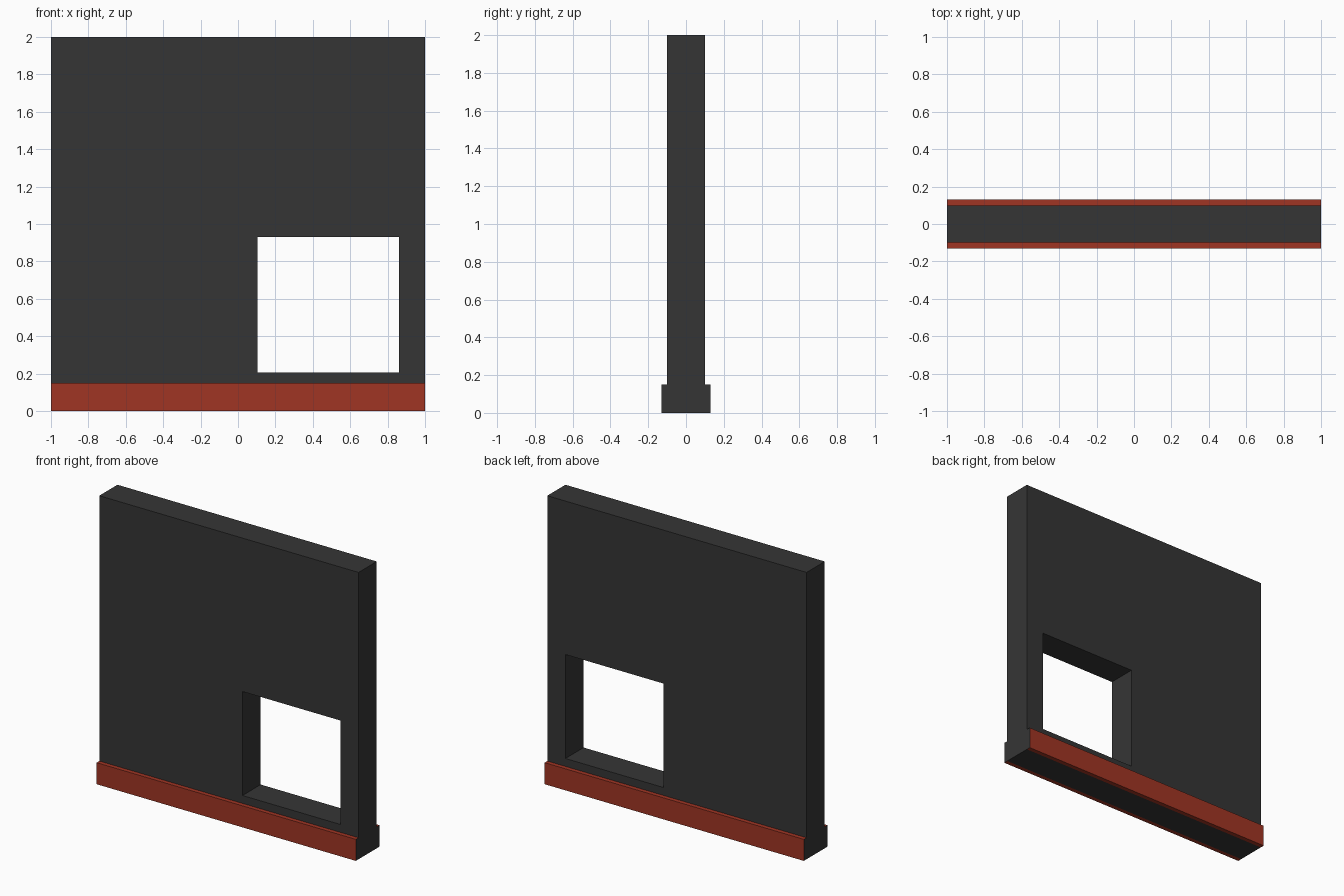
import bpy, bmesh
from mathutils import Matrix, Vector

if "Cube" in bpy.data.objects:
    bpy.data.objects.remove(bpy.data.objects["Cube"])

HALF_T, SKIRT_T, SKIRT_H = 0.10, 0.13, 0.15
X0, X1, Z0, Z1 = 0.105, 0.86, 0.205, 0.93   # opening


def material(name, rgb):
    m = bpy.data.materials.new(name)
    m.diffuse_color = (*rgb, 1)
    m.use_nodes = True
    m.node_tree.nodes["Principled BSDF"].inputs["Base Color"].default_value = m.diffuse_color
    return m


grey = material("dark grey", (0.036, 0.036, 0.036))
red = material("brick red", (0.35, 0.035, 0.017))


def box(lo, hi):
    bm = bmesh.new()
    lo, hi = Vector(lo), Vector(hi)
    bmesh.ops.create_cube(bm, size=1, matrix=Matrix.Translation((lo + hi) / 2)
                          @ Matrix.Diagonal((*(hi - lo), 1)))
    return bm


def finish(bm, name, mats):
    me = bpy.data.meshes.new(name)
    bm.to_mesh(me)
    bm.free()
    for m in mats:
        me.materials.append(m)
    ob = bpy.data.objects.new(name, me)
    bpy.context.collection.objects.link(ob)
    return ob


# Wall slab, sliced along the opening edges and the skirting top
bm = box((-1, -HALF_T, 0), (1, HALF_T, 2))
for co, no in [((X0, 0, 0), (1, 0, 0)), ((X1, 0, 0), (1, 0, 0)),
               ((0, 0, SKIRT_H), (0, 0, 1)), ((0, 0, Z0), (0, 0, 1)), ((0, 0, Z1), (0, 0, 1))]:
    bmesh.ops.bisect_plane(bm, geom=bm.verts[:] + bm.edges[:] + bm.faces[:],
                           plane_co=co, plane_no=no)
bm.normal_update()

# Opening cut through and lined; faces hidden behind the skirting removed
hole, hidden = [], []
for f in bm.faces:
    if abs(f.normal.y) > 0.5:
        c = f.calc_center_median()
        if X0 < c.x < X1 and Z0 < c.z < Z1:
            hole.append(f)
        elif c.z < SKIRT_H:
            hidden.append(f)
rim = [e for f in hole for e in f.edges]
bmesh.ops.delete(bm, geom=hole, context='FACES_ONLY')
bmesh.ops.bridge_loops(bm, edges=rim)
bmesh.ops.recalc_face_normals(bm, faces=bm.faces[:])
bmesh.ops.delete(bm, geom=hidden, context='FACES')
finish(bm, "wall", [grey])

# Skirting boards on both sides, red with grey cut ends
for name, s in (("front_skirting", -1), ("back_skirting", 1)):
    y = sorted((s * HALF_T, s * SKIRT_T))
    bm = box((-1, y[0], 0), (1, y[1], SKIRT_H))
    bm.normal_update()
    for f in bm.faces:
        f.material_index = 1 if abs(f.normal.x) > 0.5 else 0
    inner = [f for f in bm.faces if f.normal.y * s < -0.5]
    bmesh.ops.delete(bm, geom=inner, context='FACES_ONLY')
    finish(bm, name, [red, grey])
